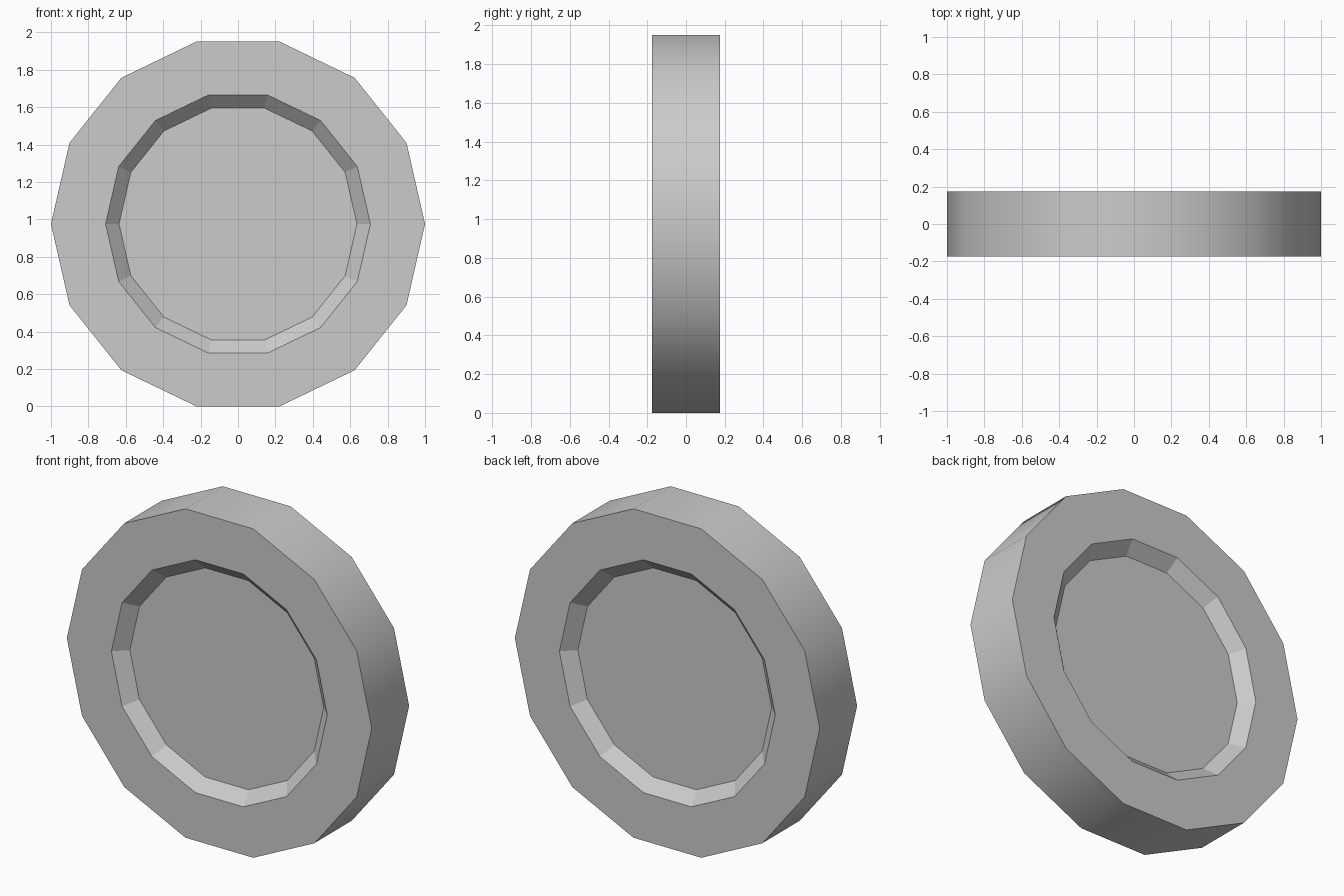
import bpy, bmesh
from math import cos, sin, tau, pi

if "Cube" in bpy.data.objects:
    bpy.data.objects.remove(bpy.data.objects["Cube"])

SIDES = 14
CENTRE_Z = cos(pi / SIDES)
HALF = 0.175

# Half profile as (radius, y): recess floor, recess rim, tread edge; mirrored to the back
front = [(0.636, -HALF + 0.07), (0.708, -HALF), (1.0, -HALF)]
profile = front + [(r, -y) for r, y in reversed(front)]

bm = bmesh.new()
rings = [[bm.verts.new((r * cos(tau * i / SIDES), y, CENTRE_Z + r * sin(tau * i / SIDES)))
          for i in range(SIDES)] for r, y in profile]

# Recess floors on both sides
bm.faces.new(rings[0])
bm.faces.new(rings[-1])

# Bands between rings; only the tread is smooth shaded
for k, (a, b) in enumerate(zip(rings, rings[1:])):
    for i in range(SIDES):
        j = (i + 1) % SIDES
        face = bm.faces.new((a[i], a[j], b[j], b[i]))
        face.smooth = (k == 2)

bmesh.ops.recalc_face_normals(bm, faces=bm.faces)

# Keep crisp edges everywhere except across the tread
for edge in bm.edges:
    edge.smooth = all(f.smooth for f in edge.link_faces)

mesh = bpy.data.meshes.new("wheel")
bm.to_mesh(mesh)
bm.free()
wheel = bpy.data.objects.new("wheel", mesh)
bpy.context.collection.objects.link(wheel)
